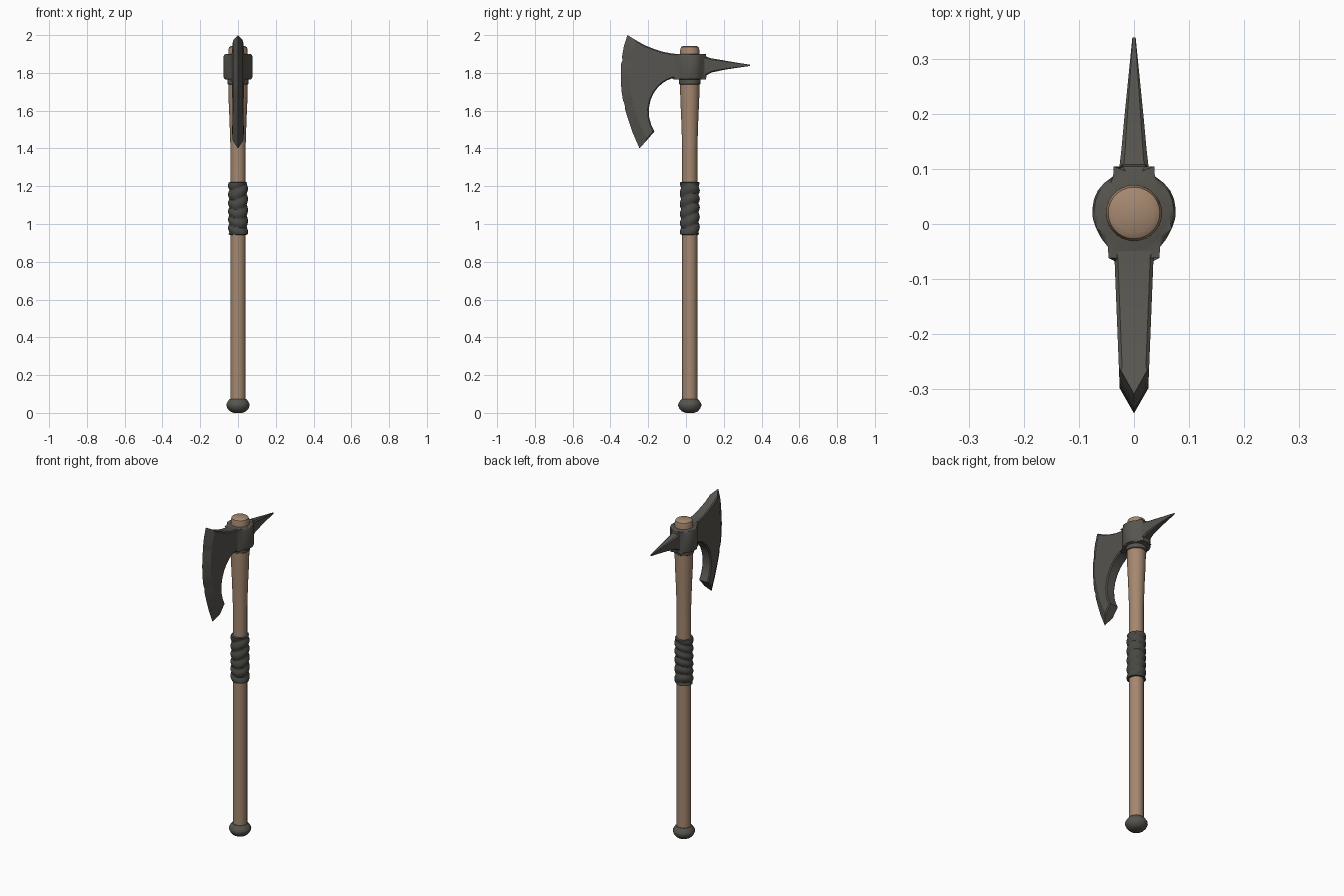
import bpy, bmesh, math

if "Cube" in bpy.data.objects:
    bpy.data.objects.remove(bpy.data.objects["Cube"])

CY = 0.02  # handle axis sits slightly behind the centre


def material(name, rgb):
    m = bpy.data.materials.new(name)
    m.diffuse_color = (*rgb, 1)
    m.use_nodes = True
    m.node_tree.nodes["Principled BSDF"].inputs["Base Color"].default_value = m.diffuse_color
    return m


WOOD = material("wood", (0.376, 0.246, 0.162))
IRON = material("dark iron", (0.096, 0.090, 0.078))
LEATHER = material("dark leather", (0.066, 0.064, 0.057))


def finish(bm, name, mat, angle=35):
    bmesh.ops.recalc_face_normals(bm, faces=bm.faces)
    me = bpy.data.meshes.new(name)
    bm.to_mesh(me)
    bm.free()
    ob = bpy.data.objects.new(name, me)
    bpy.context.collection.objects.link(ob)
    me.materials.append(mat)
    bpy.ops.object.select_all(action='DESELECT')
    ob.select_set(True)
    bpy.context.view_layer.objects.active = ob
    bpy.ops.object.shade_smooth_by_angle(angle=math.radians(angle))
    return ob


def loft(rings, name, mat, angle=35, bevel=0):
    """Skin a list of closed rings and cap both ends."""
    bm = bmesh.new()
    vs = [[bm.verts.new(p) for p in r] for r in rings]
    n = len(vs[0])
    for a, b in zip(vs, vs[1:]):
        for i in range(n):
            j = (i + 1) % n
            bm.faces.new((a[i], a[j], b[j], b[i]))
    caps = [bm.faces.new(vs[0]), bm.faces.new(vs[-1])]
    if bevel:
        edges = {e for f in caps for e in f.edges}
        bmesh.ops.bevel(bm, geom=list(edges), offset=bevel, segments=2,
                        profile=0.5, affect='EDGES')
    return finish(bm, name, mat, angle)


def lathe(profile, name, mat, sides=28, wobble=lambda a, z: 0):
    rings = []
    for r, z in profile:
        ring = []
        for i in range(sides):
            a = math.tau * i / sides
            q = r + wobble(a, z)
            ring.append((q * math.cos(a), CY + q * math.sin(a), z))
        rings.append(ring)
    return loft(rings, name, mat)


# Handle, pommel cap and collar under the head
lathe([(0.04, 0.05), (0.04, 0.9), (0.04, 1.4), (0.045, 1.55), (0.05, 1.66),
       (0.052, 1.76), (0.051, 1.92), (0.047, 1.936), (0.036, 1.943)], "handle", WOOD)
lathe([(0.022, 0.0), (0.042, 0.008), (0.055, 0.022), (0.062, 0.04), (0.06, 0.05),
       (0.05, 0.066), (0.043, 0.074), (0.036, 0.075)], "pommel", IRON)
lathe([(0.05, 1.737), (0.056, 1.742), (0.057, 1.775), (0.05, 1.78)], "collar", IRON)


# Leather grip: overlapping slanted bands
def bands(a, z):
    return 0.008 * abs(math.sin(math.pi * ((z - 0.945) / 0.05 + 0.35 * math.sin(a + 9 * z))))


steps = 48
grip = [(0.045, 0.945 + 0.275 * i / steps) for i in range(steps + 1)]
lathe([(0.038, 0.943)] + grip + [(0.038, 1.222)], "grip_wrap", LEATHER, 32, bands)

# Socket: plan outline around the handle, mirrored in x
half = [(0.030, -0.075), (0.036, -0.056), (0.047, -0.042), (0.059, -0.027), (0.069, -0.008),
        (0.075, 0.010), (0.076, 0.026), (0.073, 0.045), (0.066, 0.061), (0.054, 0.075),
        (0.038, 0.087), (0.027, 0.098), (0.022, 0.108)]
plan = half + [(-x, y) for x, y in reversed(half)]
loft([[(x, y, z) for x, y in plan] for z in (1.765, 1.90)], "socket", IRON, 40, 0.012)

# Back spike: tapering box with chamfered corners
rings = []
for y, h, lo, hi in [(0.06, 0.032, 1.77, 1.897), (0.1, 0.027, 1.783, 1.888),
                     (0.135, 0.023, 1.802, 1.877), (0.2, 0.017, 1.816, 1.866),
                     (0.27, 0.010, 1.827, 1.854), (0.34, 0.003, 1.837, 1.843)]:
    c = h * 0.3
    q = [(h, lo + c), (h, hi - c), (h - c, hi), (c - h, hi),
         (-h, hi - c), (-h, lo + c), (c - h, lo), (h - c, lo)]
    rings.append([(x, y, z) for x, z in q])
loft(rings, "back_spike", IRON, 25)

# Blade: side profile (y, z) with a nicked cutting edge and a long beard
edge = [(-0.31, 2.0), (-0.328, 1.945), (-0.339, 1.885), (-0.336, 1.868), (-0.343, 1.85),
        (-0.345, 1.77), (-0.342, 1.71), (-0.334, 1.655), (-0.325, 1.635), (-0.322, 1.605),
        (-0.305, 1.55), (-0.281, 1.48), (-0.246, 1.40)]
top = [(-0.22, 1.947), (-0.165, 1.925), (-0.12, 1.911), (-0.077, 1.903), (-0.03, 1.898)]
beard = [(-0.03, 1.773), (-0.07, 1.772), (-0.098, 1.762), (-0.125, 1.745), (-0.15, 1.722),
         (-0.172, 1.692), (-0.188, 1.655), (-0.197, 1.61), (-0.195, 1.565),
         (-0.184, 1.525), (-0.167, 1.49)]
bevel_line = []
for i, (y, z) in enumerate(edge):
    t = i / (len(edge) - 1)
    bevel_line.append((y + 0.05 - 0.01 * t, z - 0.03 + 0.075 * t))

bm = bmesh.new()
sharp = [bm.verts.new((0, y, z)) for y, z in edge]
body = bevel_line[::-1] + top + beard
n, nb = len(body), len(edge)
sides = []
for s in (1, -1):
    vs = [bm.verts.new((s * (0.036 + 0.04 * (y + 0.05)), y, z)) for y, z in body]
    bm.faces.new(vs)
    line = vs[:nb][::-1]
    for i in range(nb - 1):
        bm.faces.new((line[i], line[i + 1], sharp[i + 1], sharp[i]))
    sides.append(vs)
a, b = sides
rim = []
for i in range(nb - 1, n):
    j = (i + 1) % n
    bm.faces.new((a[i], a[j], b[j], b[i]))
    rim += [bm.edges.get((v[i], v[j])) for v in sides]
bm.faces.new((a[nb - 1], b[nb - 1], sharp[0]))
bm.faces.new((a[0], b[0], sharp[-1]))
bmesh.ops.recalc_face_normals(bm, faces=bm.faces)
bmesh.ops.bevel(bm, geom=rim, offset=0.006, segments=1, affect='EDGES')
bmesh.ops.triangulate(bm, faces=[f for f in bm.faces if len(f.verts) > 4])
finish(bm, "blade", IRON, 22)
